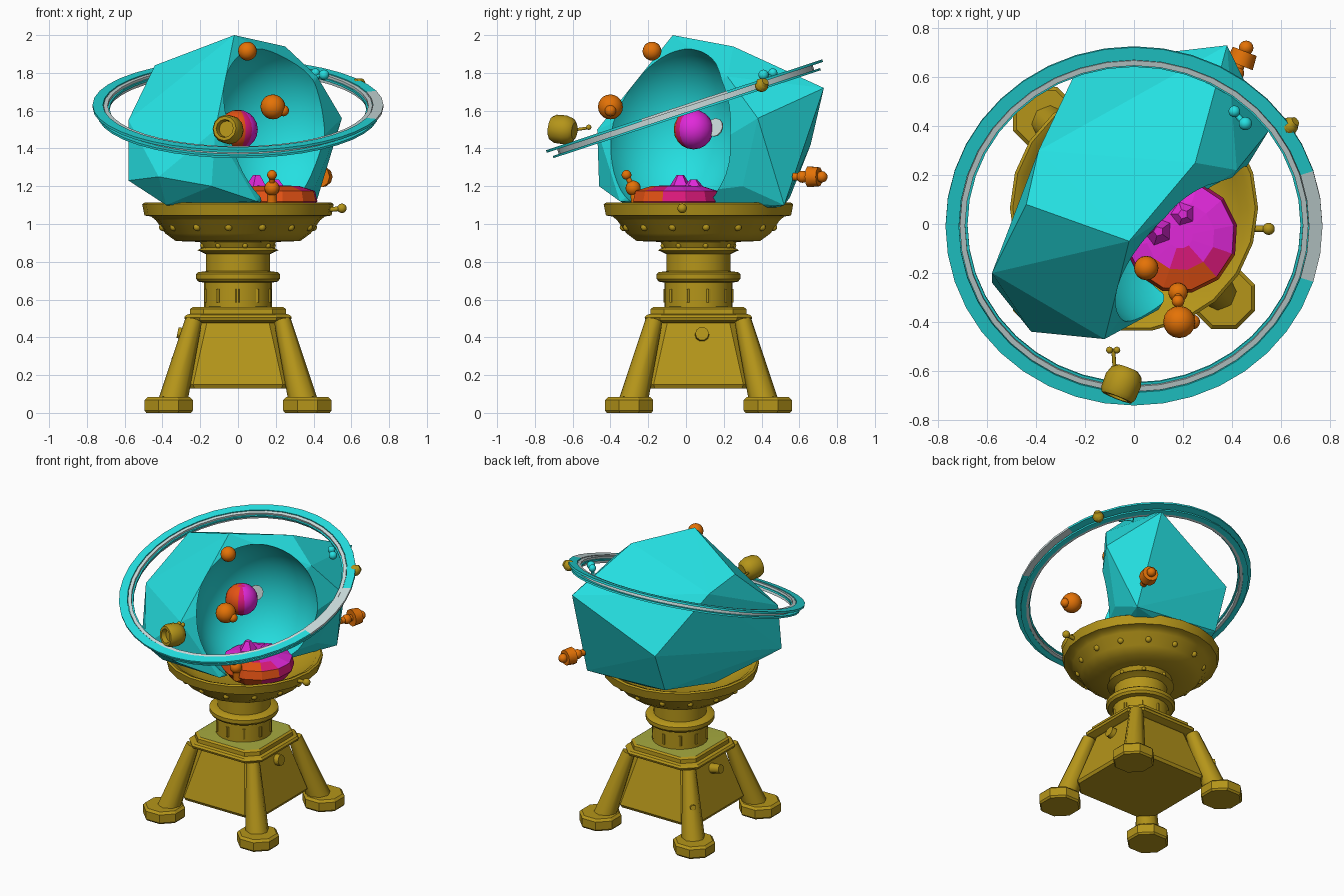
import bpy, bmesh, math
from mathutils import Vector, Matrix

if "Cube" in bpy.data.objects:
    bpy.data.objects.remove(bpy.data.objects["Cube"], do_unlink=True)


def material(name, rgb):
    m = bpy.data.materials.new(name)
    m.use_nodes = True
    m.diffuse_color = (*rgb, 1)
    m.node_tree.nodes["Principled BSDF"].inputs["Base Color"].default_value = (*rgb, 1)
    return m


gold = material("gold", (.46, .3, .01))
olive = material("olive", (.38, .4, .05))
cyan = material("cyan", (.018, .74, .75))
grey = material("pale grey", (.6, .72, .72))
orange = material("orange", (.78, .17, .002))
magenta = material("magenta", (.75, .022, .7))
pink = material("pink red", (.72, .01, .2))
ember = material("ember orange", (.78, .085, .007))

CX, CY = 0, .066          # axis of the stand


def finish(name, bm, mats, rule=None, smooth=True, angle=35):
    bmesh.ops.recalc_face_normals(bm, faces=bm.faces)
    bm.normal_update()
    if rule:
        for f in bm.faces:
            f.material_index = rule(f)
    me = bpy.data.meshes.new(name)
    bm.to_mesh(me)
    bm.free()
    for m in mats:
        me.materials.append(m)
    ob = bpy.data.objects.new(name, me)
    bpy.context.collection.objects.link(ob)
    if smooth:
        bpy.ops.object.select_all(action='DESELECT')
        ob.select_set(True)
        bpy.context.view_layer.objects.active = ob
        bpy.ops.object.shade_smooth_by_angle(angle=math.radians(angle))
    return ob


def circle(n, turn=0):
    return [(math.cos(turn + math.tau * i / n), math.sin(turn + math.tau * i / n)) for i in range(n)]


def stack(name, profile, section, mats, matrix=None, closed=False, **kw):
    """Sweep (radius, height) points around a cross-section."""
    bm = bmesh.new()
    rings = [[bm.verts.new((x * r, y * r, z)) for x, y in section] for r, z in profile]
    n = len(section)
    pairs = list(zip(rings, rings[1:])) + ([(rings[-1], rings[0])] if closed else [])
    for a, b in pairs:
        for i in range(n):
            bm.faces.new((a[i], a[(i + 1) % n], b[(i + 1) % n], b[i]))
    if not closed:
        bm.faces.new(rings[0])
        bm.faces.new(rings[-1])
    if matrix:
        bm.transform(matrix)
    return finish(name, bm, mats, **kw)


def ball(name, pos, r, mat, **kw):
    bm = bmesh.new()
    bmesh.ops.create_uvsphere(bm, u_segments=16, v_segments=10, radius=r,
                              matrix=Matrix.Translation(pos))
    return finish(name, bm, mat if isinstance(mat, list) else [mat], angle=60, **kw)


def rod(name, a, b, r1, r2, mat, sides=10):
    a, b = Vector(a), Vector(b)
    m = Matrix.Translation(a) @ (b - a).to_track_quat('Z', 'Y').to_matrix().to_4x4()
    return stack(name, [(r1, 0), (r2, (b - a).length)], circle(sides), [mat], m, angle=50)


axis = Matrix.Translation((CX, CY, 0))
k = .72
octagon = [(1, -k), (1, k), (k, 1), (-k, 1), (-1, k), (-1, -k), (-k, -1), (k, -1)]

# Stand: tapered body, collar, legs and feet
stack("stand_body", [(.32, .13), (.33, .15), (.225, .49)], octagon, [gold], axis, smooth=False)
stack("stand_collar", [(.24, .475), (.28, .49), (.285, .505), (.275, .518), (.255, .524), (.253, .55),
                       (.24, .56), (.15, .562)], octagon, [gold, olive], axis, smooth=False,
      rule=lambda f: int(f.normal.z > .98))
for sx in (-1, 1):
    for sy in (-1, 1):
        fx, fy = CX + sx * .367, CY + sy * .367
        turn = math.atan2(sy, sx)
        stack("foot", [(.128, 0), (.138, .012), (.138, .068), (.122, .083)], circle(8, turn + math.pi / 8),
              [gold], Matrix.Translation((fx, fy, 0)), smooth=False)
        rod("leg", (CX + sx * .345, CY + sy * .345, .06), (CX + sx * .235, CY + sy * .235, .49),
            .077, .045, gold, 8)

# Column with ring mouldings
stack("column", [(.18, .55), (.18, .69), (.21, .695), (.222, .71), (.222, .735), (.21, .745),
                 (.17, .75), (.17, .84), (.2, .855), (.215, .86), (.2, .87), (.185, .875), (.21, .92)],
      circle(24), [gold], axis)
for x, y in circle(10, .3):
    p = (CX + .176 * x, CY + .176 * y)
    rod("column_slat", (*p, .585), (*p, .655), .012, .012, gold, 6)

# Dish with studs under the rim
stack("dish", [(.2, .905), (.33, .91), (.385, .95), (.435, 1.02), (.46, 1.04), (.495, 1.045), (.507, 1.105),
               (.495, 1.113), (.465, 1.1), (.43, 1.06), (.3, .99), (.05, .97)],
      circle(22), [gold], axis)
for x, y in circle(14, .1):
    ball("dish_stud", (CX + .4 * x, CY + .4 * y, .983), .02, gold)
for x, y in circle(8, .2):
    ball("neck_stud", (CX + .19 * x, CY + .19 * y, .885), .014, gold)

# Small knobs on the stand
rod("dish_handle", (.47, -.02, 1.075), (.55, -.02, 1.082), .013, .013, gold)
ball("dish_handle_knob", (.55, -.02, 1.083), .025, gold)
rod("side_knob", (.2, .085, .405), (.28, .085, .42), .042, .036, gold)
rod("side_knob", (-.22, .065, .405), (-.32, .065, .425), .036, .03, gold)
rod("leg_knob", (-.29, .354, .27), (-.34, .405, .285), .024, .018, gold)

# Broken faceted shell, hollowed by a round cavity
corners = [(-.02, -.07, 2.0), (-.44, .08, 1.84), (-.58, -.2, 1.55), (-.58, -.24, 1.23),
           (-.42, -.44, 1.25), (-.12, -.47, 1.5), (-.14, -.46, 1.2), (-.38, -.3, 1.1),
           (.38, .73, 1.72), (-.22, .66, 1.42), (-.39, .3, 1.77), (.41, .52, 1.1),
           (.25, .25, 1.94), (.42, .22, 1.78), (.55, .38, 1.56), (.41, .3, 1.2),
           (.1, -.35, 1.12), (0, .45, 1.07), (-.33, .15, 1.07), (.25, .3, 1.07), (-.22, .55, 1.14)]
bm = bmesh.new()
for c in corners:
    bm.verts.new(c)
bmesh.ops.convex_hull(bm, input=bm.verts)
spare = [v for v in bm.verts if not v.link_faces]
bmesh.ops.delete(bm, geom=spare, context='VERTS')
shell = finish("shell", bm, [cyan], smooth=False)

bm = bmesh.new()
bmesh.ops.create_icosphere(bm, subdivisions=4, radius=1, matrix=Matrix.Translation((.22, -.09, 1.5))
                           @ Matrix.Diagonal((.41, .4, .46, 1)))
cutter = finish("cavity_cutter", bm, [cyan], angle=60)
cutter.hide_render = True
cut = shell.modifiers.new("cavity", 'BOOLEAN')
cut.operation = 'DIFFERENCE'
cut.solver = 'EXACT'
cut.object = cutter
# Bake the cut so the helper can go
baked = bpy.data.meshes.new_from_object(shell.evaluated_get(bpy.context.evaluated_depsgraph_get()))
shell.modifiers.clear()
shell.data = baked
bpy.data.objects.remove(cutter, do_unlink=True)


# Glowing rock in the dish and core in the cavity
def rock_rule(f):
    c = f.calc_center_median()
    if c.y < -.17:
        return 2
    return 0 if f.normal.z > .6 and c.y > -.13 else 1


glow = [magenta, pink, ember]
stack("glowing_rock", [(.1, 1.01), (.19, 1.06), (.235, 1.12), (.222, 1.175), (.14, 1.2), (.05, 1.205)],
      circle(12, .2), glow, Matrix.Translation((.19, -.05, 0)), rule=rock_rule, smooth=False)
for x, y, h in ((.1, -.03, 1.26), (.2, .04, 1.235)):
    rod("crystal", (x, y, 1.17), (x, y, h), .08, .02, magenta, 5)


def core_rule(f):
    t = f.normal.x + .7 * f.normal.y
    return 0 if t > .15 else 1 if t > -.15 else 2


ball("core", (0, .04, 1.5), .105, glow, rule=core_rule)
rod("core_plate", (.03, .155, 1.51), (.036, .151, 1.512), .05, .05, grey, 12)

# Tilted ring: two cyan bands around a pale core, with one pale stretch
tilt = Matrix.Translation((0, -.003, 1.61)) @ Matrix.Rotation(math.radians(18.2), 4, 'X')


def band(name, r1, r2, z1, z2, mats, rule=None):
    stack(name, [(r1, z1), (r2, z1), (r2, z2), (r1, z2)], circle(40), mats, tilt,
          closed=True, rule=rule)


def pale_stretch(f):
    c = f.calc_center_median()
    return int(c.x > 0 and abs(c.y - .02) < .2)


band("ring_upper_band", .715, .77, .008, .022, [cyan, grey], pale_stretch)
band("ring_lower_band", .71, .745, -.03, -.018, [cyan])
band("ring_core", .69, .712, -.026, .018, [grey])
band("ring_inner_trim", .68, .69, -.008, .004, [cyan])

# Small floating pieces
ball("upper_orb", (.05, -.18, 1.915), .05, orange)
ball("front_orb", (.185, -.4, 1.62), .066, orange)
ball("front_orb_bump", (.24, -.4, 1.6), .03, orange)
ball("rim_figure_body", (.18, -.28, 1.19), .04, orange)
rod("rim_figure_neck", (.18, -.28, 1.19), (.18, -.315, 1.26), .015, .015, orange)
ball("rim_figure_head", (.18, -.315, 1.26), .026, orange)
rod("rim_figure_foot", (.18, -.28, 1.19), (.18, -.26, 1.1), .02, .03, orange)

back_dir = Vector((.35, .9, .0)).normalized()
start = Vector((.4, .57, 1.25))
rod("back_stem", start, start + back_dir * .17, .022, .022, orange)
ball("back_bead", start + back_dir * .05, .032, orange)
rod("back_disc", start + back_dir * .085, start + back_dir * .145, .058, .052, orange)
ball("back_knob", start + back_dir * .16, .03, orange)

# Hollow drum in front of the ring
drum = Matrix.Translation((-.05, -.655, 1.5)) @ Vector((-.35, -.9, .1)).to_track_quat('Z', 'Y').to_matrix().to_4x4()
stack("drum", [(.045, -.07), (.065, -.055), (.077, -.02), (.075, .04), (.065, .058), (.048, .058), (.043, .025)],
      circle(12), [gold], drum)
rod("drum_stem", (-.08, -.58, 1.5), (-.085, -.51, 1.51), .008, .008, gold)
for dx in (-.015, .015):
    ball("drum_bead", (-.085 + dx, -.515, 1.512), .014, gold)

# Beads on the ring and shell edge
ball("ring_bead", (.635, .4, 1.735), .036, gold)
rod("ring_bead_cap", (.635, .4, 1.735), (.66, .42, 1.755), .038, .02, gold)
rod("edge_bead_stem", (.4, .47, 1.77), (.45, .41, 1.79), .012, .012, cyan)
ball("edge_bead", (.41, .46, 1.8), .024, cyan)
ball("edge_bead", (.455, .41, 1.79), .027, cyan)
